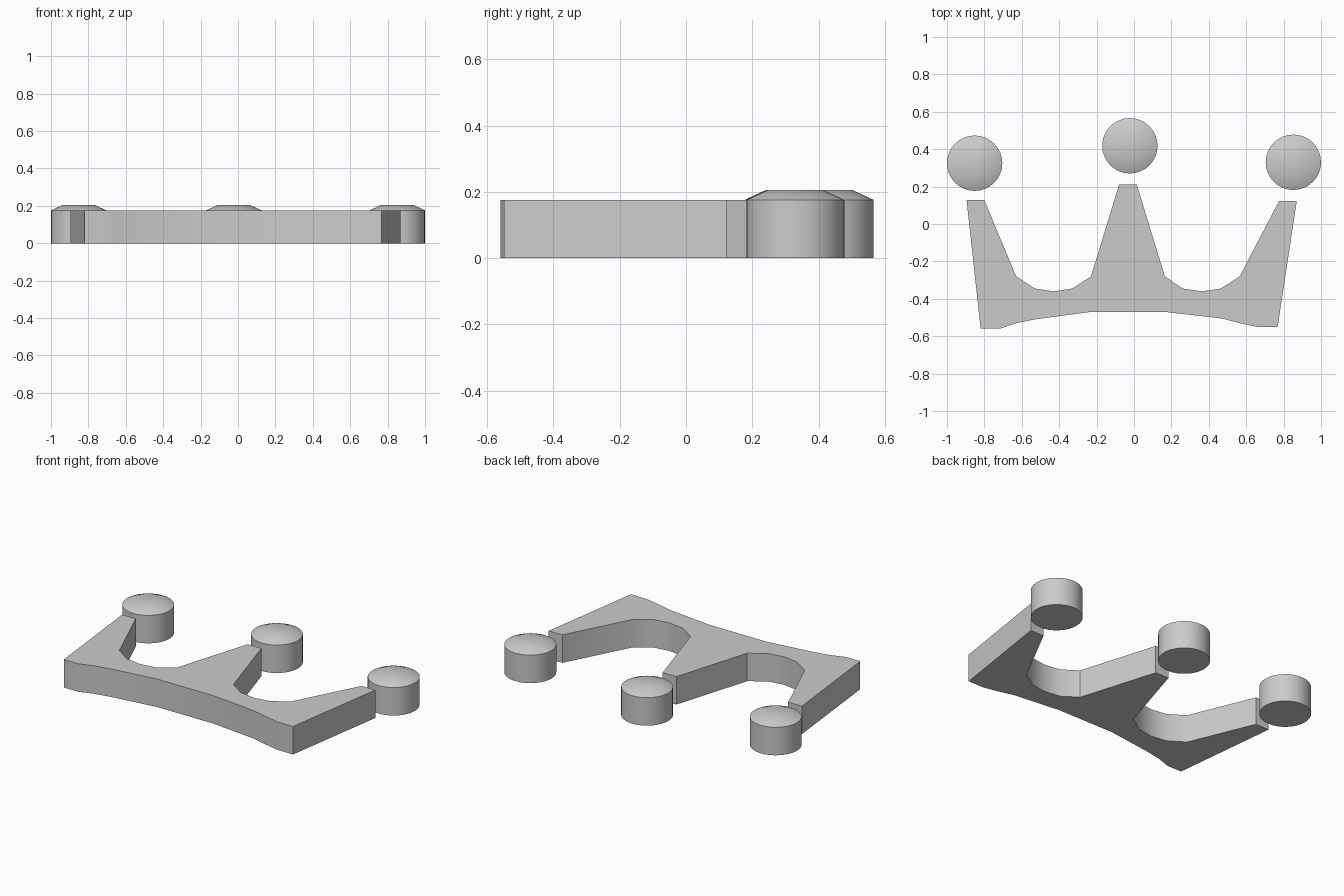
import bpy, bmesh, math

cube = bpy.data.objects.get("Cube")
if cube:
    bpy.data.objects.remove(cube, do_unlink=True)

grey = bpy.data.materials.new("plain grey")
grey.use_nodes = True
color = (0.6, 0.6, 0.6, 1)
grey.diffuse_color = color
grey.node_tree.nodes["Principled BSDF"].inputs["Base Color"].default_value = color

BODY_H, TOP_H = 0.176, 0.205
RIM_R, CAP_R, SIDES = 0.148, 0.085, 32


def finish(bm, name):
    bmesh.ops.recalc_face_normals(bm, faces=bm.faces)
    mesh = bpy.data.meshes.new(name)
    bm.to_mesh(mesh)
    bm.free()
    mesh.materials.append(grey)
    obj = bpy.data.objects.new(name, mesh)
    bpy.context.collection.objects.link(obj)
    bpy.ops.object.select_all(action="DESELECT")
    obj.select_set(True)
    bpy.context.view_layer.objects.active = obj
    bpy.ops.object.shade_smooth_by_angle(angle=math.radians(30))
    return obj


# Crown band with three points: extruded outline
outline = [
    (-0.895, 0.127), (-0.8, 0.127), (-0.63, -0.28), (-0.53, -0.345),
    (-0.43, -0.36), (-0.33, -0.345), (-0.23, -0.28), (-0.08, 0.21),
    (0.015, 0.21), (0.165, -0.28), (0.26, -0.345), (0.365, -0.36),
    (0.465, -0.345), (0.565, -0.28), (0.775, 0.122), (0.87, 0.122),
    (0.768, -0.55), (0.66, -0.55), (0.565, -0.53), (0.47, -0.505),
    (0.165, -0.47), (-0.23, -0.47), (-0.53, -0.51), (-0.63, -0.53),
    (-0.72, -0.56), (-0.82, -0.56),
]
bm = bmesh.new()
base = bm.faces.new([bm.verts.new((x, y, 0)) for x, y in outline])
top = bmesh.ops.extrude_face_region(bm, geom=[base], use_keep_orig=True)
bmesh.ops.translate(bm, vec=(0, 0, BODY_H),
                    verts=[g for g in top["geom"] if isinstance(g, bmesh.types.BMVert)])
finish(bm, "crown_body")


# Round studs above the points: cylinder, sloped rim, flat cap
def stud(name, x, y):
    bm = bmesh.new()
    rings = []
    for r, z in ((RIM_R, 0), (RIM_R, BODY_H), (CAP_R, TOP_H)):
        rings.append([bm.verts.new((r * math.cos(a), r * math.sin(a), z))
                      for a in (math.tau * i / SIDES for i in range(SIDES))])
    for low, high in zip(rings, rings[1:]):
        for i in range(SIDES):
            j = (i + 1) % SIDES
            bm.faces.new((low[i], low[j], high[j], high[i]))
    bm.faces.new(rings[0])
    bm.faces.new(rings[-1])
    finish(bm, name).location = (x, y, 0)


stud("right_stud", -0.852, 0.325)
stud("middle_stud", -0.022, 0.418)
stud("left_stud", 0.852, 0.33)
